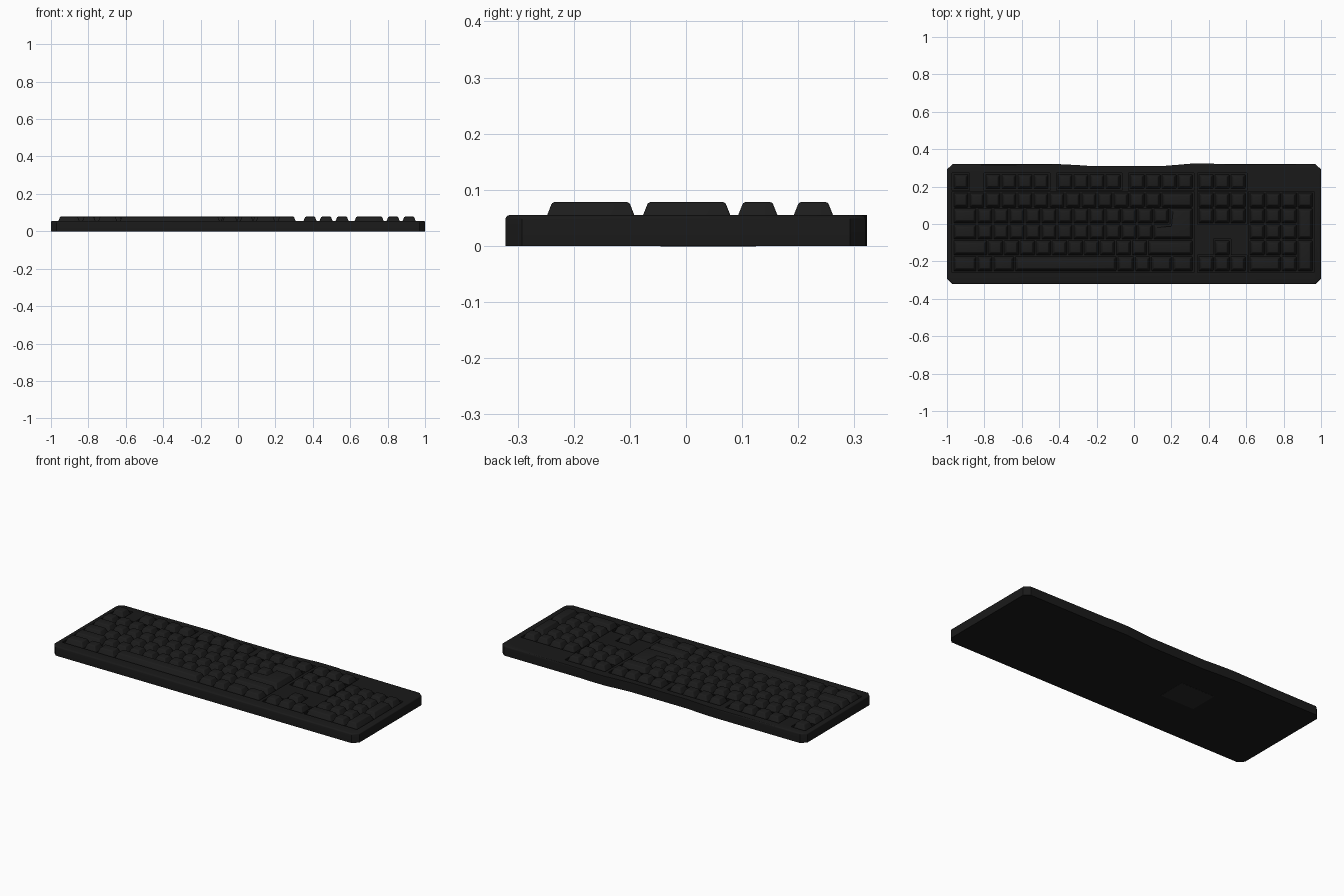
import bpy, bmesh, math
from mathutils import Vector

if "Cube" in bpy.data.objects:
    bpy.data.objects.remove(bpy.data.objects["Cube"])

U, X0 = 0.0856, -0.968                      # key pitch and left edge of key field
ROW_Y = [0.227, 0.128, 0.044, -0.0415, -0.127, -0.2125]
CASE_TOP, KEY_TOP, BED = 0.055, 0.078, 0.046


def material(name, v):
    m = bpy.data.materials.new(name)
    m.diffuse_color = (v, v, v, 1)
    m.use_nodes = True
    m.node_tree.nodes["Principled BSDF"].inputs["Base Color"].default_value = m.diffuse_color
    return m


BLACK = material("black_plastic", 0.010)
KEYCAP = material("keycap_black", 0.012)
LABEL = material("label_dark_grey", 0.02)


def inset(pts, d):
    """Move a counter-clockwise outline inwards by d with mitred corners."""
    out = []
    for i, p in enumerate(pts):
        p = Vector(p)
        e1 = (p - Vector(pts[i - 1])).normalized()
        e2 = (Vector(pts[(i + 1) % len(pts)]) - p).normalized()
        n1, n2 = Vector((-e1.y, e1.x)), Vector((-e2.y, e2.x))
        out.append(p + (n1 + n2) * (d / (1 + n1.dot(n2))))
    return out


def prism(bm, pts, z0, z1, taper=0.0, bevel=0.0, corners=False):
    """Add a tapered prism with optional rounded top edges."""
    low = [bm.verts.new((p[0], p[1], z0)) for p in pts]
    high = [bm.verts.new((p[0], p[1], z1)) for p in inset(pts, taper)]
    n = len(pts)
    bm.faces.new(low[::-1])
    top = bm.faces.new(high)
    sides = []
    for i in range(n):
        j = (i + 1) % n
        bm.faces.new((low[i], low[j], high[j], high[i]))
        sides.append(bm.edges.get((low[i], high[i])))
    if bevel:
        edges = list(top.edges) + (sides if corners else [])
        bmesh.ops.bevel(bm, geom=edges, offset=bevel, segments=3,
                        profile=0.5, affect='EDGES', clamp_overlap=True)


def finish(name, bm, mat):
    bmesh.ops.recalc_face_normals(bm, faces=bm.faces)
    me = bpy.data.meshes.new(name)
    bm.to_mesh(me)
    bm.free()
    me.materials.append(mat)
    ob = bpy.data.objects.new(name, me)
    bpy.context.collection.objects.link(ob)
    return ob


def smooth(ob):
    bpy.ops.object.select_all(action='DESELECT')
    ob.select_set(True)
    bpy.context.view_layer.objects.active = ob
    bpy.ops.object.shade_smooth_by_angle(angle=math.radians(35))


def rect(u0, u1, r0, r1, grow):
    """Outline spanning key units u0..u1 and rows r0..r1."""
    xa, xb = X0 + u0 * U - grow, X0 + u1 * U + grow
    ya, yb = ROW_Y[r1] - U / 2 - grow, ROW_Y[r0] + U / 2 + grow
    return [(xa, ya), (xb, ya), (xb, yb), (xa, yb)]


def keys(name, specs, extra=()):
    """Keycaps from (start, width, first row, last row) plus custom outlines."""
    bm = bmesh.new()
    outlines = [rect(u, u + w, r0, r1, -0.0035) for u, w, r0, r1 in specs]
    for pts in outlines + list(extra):
        prism(bm, pts, BED - 0.002, KEY_TOP, 0.0135, 0.004, True)
    smooth(finish(name, bm, KEYCAP))


def run(start, widths, row):
    out = []
    for w in widths:
        out.append((start, w, row, row))
        start += w
    return out


# Case body: chamfered corners and a shallow dip in the back edge
outline = [(-0.97, -0.322), (0.97, -0.322), (1, -0.292), (1, 0.292), (0.97, 0.32),
           (0.45, 0.32), (0.42, 0.323), (0.31, 0.323), (0.24, 0.317), (0.14, 0.309),
           (-0.22, 0.309), (-0.30, 0.315), (-0.40, 0.32), (-0.97, 0.32),
           (-1, 0.292), (-1, -0.292)]
bm = bmesh.new()
prism(bm, outline, 0, CASE_TOP, 0, 0.008)
case = finish("case", bm, BLACK)

# Sunken wells around each block of keys
NAV, PAD = 15.31, 18.5
bm = bmesh.new()
G = 0.004
for a, b, r0, r1 in [(0, 1, 0, 0), (2, 6, 0, 0), (6.5, 10.5, 0, 0), (11, 15, 0, 0),
                     (NAV, NAV + 3, 0, 0), (0, 15, 1, 5), (NAV, NAV + 3, 1, 2),
                     (PAD, PAD + 4, 1, 5)]:
    prism(bm, rect(a, b, r0, r1, G), BED, 0.1)
wide, tall = rect(NAV, NAV + 3, 5, 5, G), rect(NAV + 1, NAV + 2, 4, 4, G)
prism(bm, wide[:3] + [(tall[1][0], wide[2][1]), tall[2], tall[3],
                      (tall[0][0], wide[3][1]), wide[3]], BED, 0.1)
cutter = finish("well_cutter", bm, BLACK)
cutter.hide_render = True
mod = case.modifiers.new("wells", 'BOOLEAN')
mod.operation, mod.solver, mod.object = 'DIFFERENCE', 'EXACT', cutter
bpy.context.view_layer.objects.active = case
bpy.ops.object.modifier_apply(modifier=mod.name)
bpy.data.objects.remove(cutter)
smooth(case)

# Function row
keys("function_keys", run(0, [1], 0) + run(2, [1] * 4, 0) + run(6.5, [1] * 4, 0)
     + run(11, [1] * 4, 0) + run(NAV, [1] * 3, 0))

# Main block, with an L-shaped enter key
low, up = rect(12.5, 15, 3, 3, -0.0035), rect(13.5, 15, 2, 2, -0.0035)
enter = [low[0], low[1], up[2], up[3], (up[0][0], low[3][1]), low[3]]
keys("main_keys",
     run(0, [1] * 13 + [2], 1)
     + run(0, [1.5] + [1] * 12, 2)
     + run(0, [1.5] + [1] * 11, 3)
     + run(0, [2.15] + [1] * 10 + [2.85], 4)
     + run(0, [1.5, 1, 1.35, 6.4, 1.1, 1, 1.35, 1.3], 5), [enter])

# Navigation block and arrow keys
keys("navigation_keys", run(NAV, [1] * 3, 1) + run(NAV, [1] * 3, 2))
keys("arrow_keys", run(NAV + 1, [1], 4) + run(NAV, [1] * 3, 5))

# Number pad with two double-height keys
keys("number_pad_keys", run(PAD, [1] * 4, 1) + run(PAD, [1] * 3, 2)
     + run(PAD, [1] * 3, 3) + run(PAD, [1] * 3, 4) + run(PAD, [2, 1], 5)
     + [(PAD + 3, 1, 2, 3), (PAD + 3, 1, 4, 5)])

# Blank plate on the underside
bm = bmesh.new()
prism(bm, [(-0.44, -0.045), (-0.22, -0.045), (-0.22, 0.125), (-0.44, 0.125)], -0.0008, 0.002)
finish("underside_plate", bm, LABEL)
